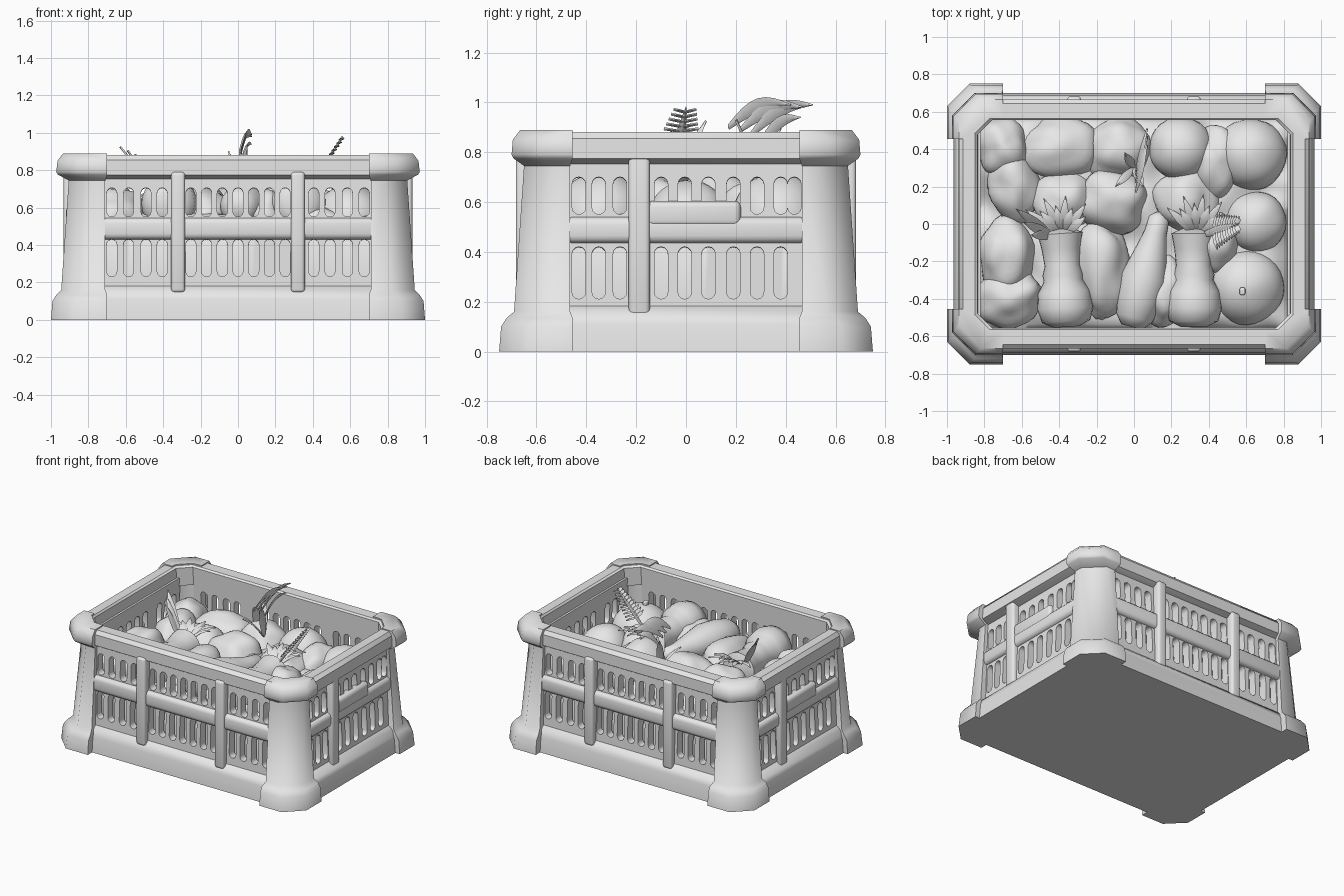
import bpy, bmesh, math, random
from mathutils import Matrix, Vector, noise

if "Cube" in bpy.data.objects:
    bpy.data.objects.remove(bpy.data.objects["Cube"])

random.seed(4)
R = math.radians
grey = bpy.data.materials.new("light_grey")
grey.diffuse_color = (0.8, 0.8, 0.8, 1)
grey.use_nodes = True
grey.node_tree.nodes["Principled BSDF"].inputs["Base Color"].default_value = grey.diffuse_color


def finish(name, bm, smooth=35, mat=Matrix()):
    """Turn a bmesh into a named, smooth-shaded object."""
    bmesh.ops.recalc_face_normals(bm, faces=bm.faces)
    me = bpy.data.meshes.new(name)
    bm.to_mesh(me)
    bm.free()
    me.materials.append(grey)
    ob = bpy.data.objects.new(name, me)
    bpy.context.collection.objects.link(ob)
    ob.matrix_world = mat
    bpy.ops.object.select_all(action='DESELECT')
    ob.select_set(True)
    bpy.context.view_layer.objects.active = ob
    bpy.ops.object.shade_smooth_by_angle(angle=R(smooth))
    return ob


def loft(rings, closed=False, caps=True):
    """Bridge equal-length rings of points."""
    bm = bmesh.new()
    vs = [[bm.verts.new(p) for p in r] for r in rings]
    n = len(vs[0])
    pairs = list(zip(vs, vs[1:])) + ([(vs[-1], vs[0])] if closed else [])
    for a, b in pairs:
        for i in range(n):
            j = (i + 1) % n
            bm.faces.new((a[i], a[j], b[j], b[i]))
    if caps and not closed:
        bm.faces.new(vs[0])
        bm.faces.new(vs[-1])
    return bm


def frame_ring(z, x, y, c=0.08):
    pts = [(x - c, y), (x, y - c), (x, c - y), (x - c, -y),
           (c - x, -y), (-x, c - y), (-x, y - c), (c - x, y)]
    return [(a, b, z) for a, b in pts]


def bar(name, u0, u1, d0, d1, z0, z1, angle, bevel=0.018):
    """Rounded bar on a wall, d measured outward from the centre."""
    bm = bmesh.new()
    bmesh.ops.create_cube(bm, size=1)
    for v in bm.verts:
        v.co = Vector(((u0 + u1) / 2 + v.co.x * (u1 - u0),
                       -(d0 + d1) / 2 + v.co.y * (d1 - d0),
                       (z0 + z1) / 2 + v.co.z * (z1 - z0)))
    bm.normal_update()
    bmesh.ops.bevel(bm, geom=bm.edges[:], offset=bevel, segments=3,
                    profile=0.5, affect='EDGES')
    return finish(name, bm, 50, Matrix.Rotation(R(angle), 4, 'Z'))


def slotted_wall(name, half, dist, rows, angle):
    """Flat wall pierced by round-ended slots, leaning slightly inward."""
    cu = bpy.data.curves.new(name, 'CURVE')
    cu.dimensions, cu.fill_mode, cu.extrude = '2D', 'BOTH', 0.03

    def outline(pts):
        s = cu.splines.new('POLY')
        s.points.add(len(pts) - 1)
        for p, q in zip(s.points, pts):
            p.co = (q[0], q[1], 0, 1)
        s.use_cyclic_u = True
    outline([(-half, 0.12), (half, 0.12), (half, 0.80), (-half, 0.80)])
    for z0, z1, slots in rows:
        r = 0.027
        for u in slots:
            outline([(u + r * math.cos(R(a)), (z1 - r if a < 181 else z0 + r) + r * math.sin(R(a)))
                     for a in list(range(0, 181, 30)) + list(range(181, 362, 30))])
    tmp = bpy.data.objects.new(name, cu)
    bpy.context.collection.objects.link(tmp)
    bpy.context.view_layer.update()
    me = bpy.data.meshes.new_from_object(tmp.evaluated_get(bpy.context.evaluated_depsgraph_get()))
    bm = bmesh.new()
    bm.from_mesh(me)
    bpy.data.objects.remove(tmp)
    bmesh.ops.remove_doubles(bm, verts=bm.verts, dist=1e-4)
    m = Matrix.Rotation(R(angle), 4, 'Z') @ Matrix.Translation((0, -dist, 0)) @ Matrix.Rotation(R(88), 4, 'X')
    finish(name, bm, 35, m)


# Solid base tray
finish("base_plinth", loft([frame_ring(*r) for r in (
    (0, 0.965, 0.70), (0.11, 0.955, 0.69), (0.15, 0.94, 0.675),
    (0.19, 0.895, 0.635), (0.19, 0.83, 0.56))]))

# Hollow upper rim with a broad flat top
finish("top_rim", loft([frame_ring(*r) for r in (
    (0.755, 0.895, 0.632), (0.775, 0.937, 0.665), (0.855, 0.935, 0.665),
    (0.882, 0.915, 0.645), (0.882, 0.85, 0.565), (0.87, 0.838, 0.555),
    (0.74, 0.833, 0.56))], closed=True))

# Chamfered corner posts with flared feet and caps
for sx in (1, -1):
    for sy in (1, -1):
        rings = []
        for z, x, y, k in ((0, 1.0, 0.75, 0), (0.10, 0.992, 0.742, 0), (0.135, 0.97, 0.72, 0),
                           (0.16, 0.945, 0.69, 0.01), (0.745, 0.905, 0.65, 0.01),
                           (0.775, 0.962, 0.692, 0), (0.79, 0.972, 0.70, 0),
                           (0.85, 0.965, 0.695, 0), (0.89, 0.935, 0.665, 0)):
            c = 0.12
            rings.append([(sx * a, sy * b, z) for a, b in (
                (0.70 + k, y), (x - c, y), (x, y - c), (x, 0.455 + k),
                (0.855, 0.455 + k), (0.85, 0.49), (0.77, 0.57), (0.70 + k, 0.575))])
        finish("corner_post", loft(rings), 48)

# Long walls, ribs and rails
mid = [(i - 3) * 0.084 for i in range(7)]
side = [s * u for s in (1, -1) for u in (0.405, 0.492, 0.585, 0.675)]
for ang in (0, 180):
    slotted_wall("long_wall", 0.76, 0.622, [(0.23, 0.43, mid + side), (0.55, 0.705, mid + side)], ang)
    bar("long_rail", -0.74, 0.74, 0.58, 0.666, 0.43, 0.545, ang, 0.03)
    for u in (-0.32, 0.32):
        bar("long_rib", u - 0.037, u + 0.037, 0.59, 0.683, 0.145, 0.79, ang)

# Short walls with one rib, a rail and a grip plate
ends = [-0.43, -0.35, -0.265, -0.1, -0.005, 0.09, 0.19, 0.285, 0.38]
for ang in (90, 270):
    slotted_wall("end_wall", 0.50, 0.879, [(0.21, 0.42, ends), (0.55, 0.70, ends + [0.435])], ang)
    bar("end_rail", -0.49, 0.49, 0.84, 0.918, 0.435, 0.54, ang, 0.03)
    bar("end_rib", -0.23, -0.145, 0.85, 0.932, 0.14, 0.79, ang)
    bar("grip_plate", -0.16, 0.22, 0.85, 0.92, 0.50, 0.605, ang, 0.025)

# Lumpy bed of produce filling the crate
bm = bmesh.new()
bmesh.ops.create_grid(bm, x_segments=64, y_segments=44, size=1)
for v in bm.verts:
    x, y = v.co.x * 0.825, v.co.y * 0.56
    edge = max(abs(v.co.x), abs(v.co.y)) ** 8
    v.co = (x, y, 0.58 + 0.08 * noise.noise(Vector((x * 5, y * 5, 3))) - 0.06 * edge)
rim = [e for e in bm.edges if e.is_boundary]
for g in [g for g in bmesh.ops.extrude_edge_only(bm, edges=rim)["geom"] if isinstance(g, bmesh.types.BMVert)]:
    g.co.z = 0.18
finish("produce_bed", bm, 60)


def lump(name, x, y, z, rx, ry, rz, rough, spin=0):
    """Rounded vegetable with an uneven skin."""
    bm = bmesh.new()
    bmesh.ops.create_uvsphere(bm, u_segments=28, v_segments=18, radius=1)
    off = Vector((x * 9, y * 9, 1))
    for v in bm.verts:
        k = 1 + rough * noise.noise(v.co * 1.3 + off)
        v.co = Vector((v.co.x * rx, v.co.y * ry, v.co.z * rz)) * k
    finish(name, bm, 80, Matrix.Translation((x, y, z)) @ Matrix.Rotation(R(spin), 4, 'Z'))


# Round fruit along the right side and at the back, one with a stem
for x, y, z, r in ((0.60, -0.34, 0.53, 0.20), (0.65, 0.01, 0.53, 0.165),
                   (0.62, 0.37, 0.53, 0.195), (0.25, 0.40, 0.58, 0.17)):
    lump("round_fruit", x, y, z, r, r, r * 0.95, 0.04)
bar("fruit_stem", 0.565, 0.595, 0.34, 0.38, 0.70, 0.745, 0, 0.008)

# Potatoes and other lumps: x, y, radii, turn
for x, y, rx, ry, t in ((-0.70, 0.41, 0.14, 0.16, 0), (-0.40, 0.40, 0.22, 0.17, 10),
                        (-0.08, 0.40, 0.19, 0.17, 0), (0.44, 0.32, 0.14, 0.20, 0),
                        (-0.64, 0.20, 0.14, 0.20, 15), (-0.38, 0.13, 0.17, 0.16, 0),
                        (-0.10, 0.12, 0.19, 0.17, 0), (0.28, 0.13, 0.17, 0.18, 0),
                        (-0.68, -0.16, 0.15, 0.20, 0), (-0.66, -0.40, 0.18, 0.15, 20),
                        (-0.17, -0.24, 0.15, 0.27, 0), (0.44, -0.10, 0.13, 0.16, 0),
                        (0.16, -0.36, 0.12, 0.19, 0)):
    lump("potato", x, y, 0.54 + random.uniform(0, 0.03), rx, ry, 0.15, 0.2, t)


def root(name, x, y, z, turn, profile):
    """Turned vegetable lying down, pointing to the back."""
    rings = [[(r * math.cos(a * math.tau / 24), d, r * math.sin(a * math.tau / 24))
              for a in range(24)] for d, r in profile]
    finish(name, loft(rings), 60, Matrix.Translation((x, y, z)) @ Matrix.Rotation(R(turn), 4, 'Z'))


neck = [(0, 0.07), (0.03, 0.13), (0.10, 0.15), (0.19, 0.14), (0.25, 0.105),
        (0.28, 0.11), (0.33, 0.095), (0.42, 0.105), (0.50, 0.12), (0.53, 0.05)]
root("left_root", -0.36, -0.55, 0.62, 4, neck)
root("right_root", 0.32, -0.55, 0.62, 0, neck)
root("pear", -0.01, -0.55, 0.61, -14, [(0, 0.06), (0.05, 0.10), (0.15, 0.12), (0.27, 0.125),
                                      (0.40, 0.09), (0.52, 0.06), (0.60, 0.055), (0.63, 0.02)])


def leaf(name, base, tip, width, arch, across=None):
    """Thin arched blade tapering to both ends."""
    a, b = Vector(base), Vector(tip)
    across = Vector(across) if across else (b - a).cross(Vector((0, 0, 1))).normalized()
    thick = (b - a).cross(across).normalized() * 0.006
    rings = []
    for i in range(9):
        t = i / 8
        c = a.lerp(b, t) + Vector((0, 0, arch * math.sin(math.pi * t)))
        w = width * (0.08 + math.sin(math.pi * (0.1 + 0.9 * t)))
        rings.append([c + across * w, c + thick, c - across * w, c - thick])
    finish(name, loft(rings), 50)


# Leaf fans at the ends of the roots
for i in range(8):
    a = R(40 + 14 * i)
    n = 0.17 + 0.05 * (i % 2)
    leaf("root_leaf", (-0.38, -0.06, 0.64), (-0.40 + 1.1 * n * math.cos(a), -0.07 + n * math.sin(a), 0.73), 0.022, 0.03)
    leaf("root_leaf", (0.34, -0.06, 0.64), (0.34 + n * math.cos(a), -0.06 + n * math.sin(a), 0.74), 0.022, 0.03)
for k in range(3):
    leaf("tall_leaf", (-0.44, -0.06, 0.66), (-0.63 + 0.04 * k, 0.08 - 0.07 * k, 0.925 - 0.02 * k), 0.025, 0.01)
# Jagged frond rising to the right
leaf("frond_stem", (0.36, -0.06, 0.68), (0.56, 0.0, 0.98), 0.022, 0.0)
for i in range(10):
    t = 0.35 + i * 0.065
    p = Vector((0.36, -0.06, 0.68)).lerp(Vector((0.56, 0.0, 0.98)), t)
    for s in (1, -1):
        leaf("frond_tooth", p, p + Vector((0.015, s * (0.13 - 0.09 * t), 0.012)), 0.014, 0.0)
# Upright centre tuft of broad overlapping blades
for x, y, z, w in ((0.05, 0.20, 0.93, 0.022), (-0.05, 0.38, 0.90, 0.022), (-0.10, 0.20, 0.80, 0.02)):
    leaf("tuft_leaf", (0.0, 0.30, 0.66), (x, y, z), w, 0.02)
for y0, z0, y1, z1, w in ((0.17, 0.90, 0.42, 0.99, 0.028), (0.22, 0.89, 0.47, 0.98, 0.028),
                          (0.26, 0.87, 0.51, 0.99, 0.028), (0.28, 0.80, 0.46, 0.94, 0.025)):
    leaf("tuft_arch", (0.01, y0, z0), (0.07, y1, z1), w, 0.045, (0.4, -0.25, 0.88))
